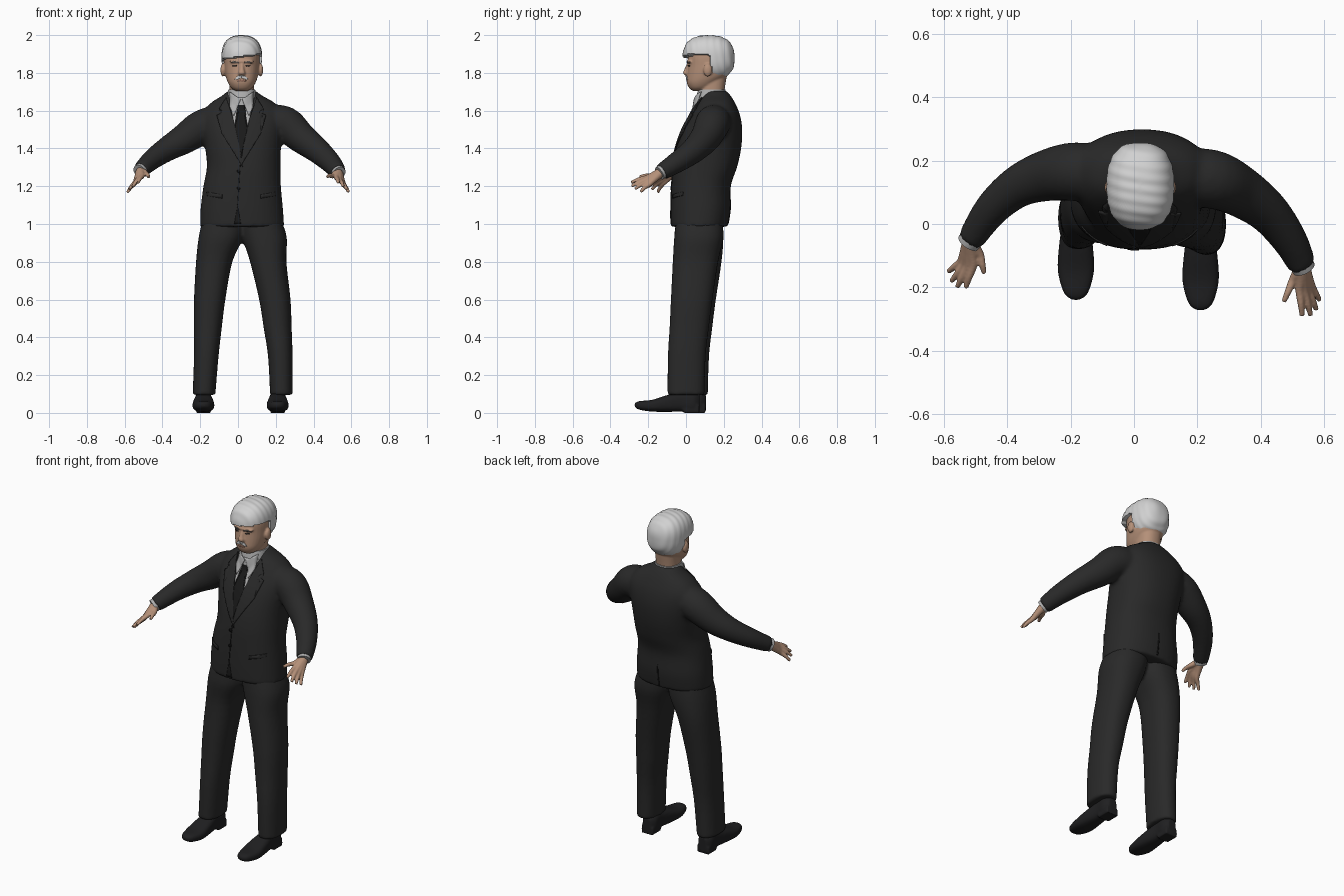
import bpy, bmesh, math
from mathutils import Vector, Matrix
from mathutils.bvhtree import BVHTree

cube = bpy.data.objects.get("Cube")
if cube:
    bpy.data.objects.remove(cube, do_unlink=True)

MID = 0.018  # centre line of the chest and head


def material(name, r, g, b):
    m = bpy.data.materials.new(name)
    m.use_nodes = True
    m.diffuse_color = (r, g, b, 1)
    m.node_tree.nodes["Principled BSDF"].inputs["Base Color"].default_value = (r, g, b, 1)
    return m


suit = material("charcoal suit", .022, .022, .022)
black = material("black", .01, .01, .01)
leather = material("shoe leather", .014, .014, .015)
shirt_grey = material("shirt grey", .42, .42, .42)
skin = material("skin", .46, .28, .19)
lip = material("lip", .33, .17, .12)
silver = material("silver hair", .64, .64, .64)
brow_grey = material("brow grey", .22, .19, .17)
eye_dark = material("eye dark", .04, .03, .025)


def spline(rows, n=4):
    """Smooth interpolation through rows of numbers."""
    pts = [rows[0], *rows, rows[-1]]
    out = []
    for quad in zip(pts, pts[1:], pts[2:], pts[3:]):
        for i in range(n):
            t = i / n
            out.append([.5 * (2*q + (r-p)*t + (2*p - 5*q + 4*r - s)*t*t + (3*q - p - 3*r + s)*t**3)
                        for p, q, r, s in zip(*quad)])
    return out + [list(rows[-1])]


def oval(power, segs=36):
    """Unit superellipse points."""
    for i in range(segs):
        a = math.tau * i / segs
        c, s = math.cos(a), math.sin(a)
        k = (abs(c)**power + abs(s)**power) ** (-1 / power)
        yield c * k, s * k


def bridge(bm, rings):
    rings = [[bm.verts.new(p) for p in ring] for ring in rings]
    for a, b in zip(rings, rings[1:]):
        for i in range(len(a)):
            j = (i + 1) % len(a)
            bm.faces.new((a[i], a[j], b[j], b[i]))
    bm.faces.new(rings[0])
    bm.faces.new(rings[-1])


def stack(bm, rows, power=2.3, along_y=False):
    """Loft of ovals: position, two centre values, two radii."""
    rings = []
    for h, cx, cv, rx, rv in spline(rows):
        flat = [(cx + u * rx, cv + v * rv) for u, v in oval(power)]
        rings.append([(x, h, v) if along_y else (x, v, h) for x, v in flat])
    bridge(bm, rings)


def tube(bm, rows, n=5):
    """Round limb through points with a radius each."""
    rows = spline(rows, n)
    rings = []
    for i, (x, y, z, r) in enumerate(rows):
        ahead = Vector(rows[min(i + 1, len(rows) - 1)][:3]) - Vector(rows[max(i - 1, 0)][:3])
        turn = ahead.to_track_quat('Z', 'Y')
        rings.append([Vector((x, y, z)) + turn @ Vector((u * r, v * r, 0)) for u, v in oval(2, 24)])
    bridge(bm, rings)


def ball(bm, centre, size):
    bmesh.ops.create_uvsphere(bm, u_segments=24, v_segments=16, radius=1,
                              matrix=Matrix.LocRotScale(Vector(centre), None, Vector(size)))


def finish(bm, name, mat, voxel=0, relax=4):
    bmesh.ops.recalc_face_normals(bm, faces=bm.faces)
    me = bpy.data.meshes.new(name)
    bm.to_mesh(me)
    bm.free()
    me.materials.append(mat)
    me.shade_smooth()
    me.set_sharp_from_angle(angle=math.radians(50))
    ob = bpy.data.objects.new(name, me)
    bpy.context.scene.collection.objects.link(ob)
    if voxel:
        m = ob.modifiers.new("merge", 'REMESH')
        m.mode, m.voxel_size, m.use_smooth_shade = 'VOXEL', voxel, True
        m = ob.modifiers.new("relax", 'SMOOTH')
        m.factor, m.iterations = .5, relax
    return ob


def patch(name, outline, mat, targets, lift=.002, cell=.015, side=-1):
    """Thin plate drawn in x and z, laid on the front (or back) of the targets."""
    bm = bmesh.new()
    bm.faces.new([bm.verts.new((x, 0, z)) for x, z in outline])
    bmesh.ops.triangulate(bm, faces=bm.faces[:])
    for axis in (0, 2):
        lo, hi = min(v.co[axis] for v in bm.verts), max(v.co[axis] for v in bm.verts)
        normal = Vector((axis == 0, 0, axis == 2))
        for i in range(1, int((hi - lo) / cell) + 1):
            bmesh.ops.bisect_plane(bm, geom=bm.verts[:] + bm.edges[:] + bm.faces[:],
                                   plane_co=normal * (lo + i * cell), plane_no=normal)
    for v in bm.verts:
        hits = [t.ray_cast(Vector((v.co.x, side * 2, v.co.z)), Vector((0, -side, 0)))[0] for t in targets]
        depth = [h.y * side for h in hits if h]
        v.co.y = side * (max(depth) + lift) if depth else .05
    ob = finish(bm, name, mat)
    m = ob.modifiers.new("thickness", 'SOLIDIFY')
    m.thickness, m.offset = .006, 0


def flip(outline):
    return [(2 * MID - x, z) for x, z in outline]


def disc(x, z, rx, rz):
    return [(x + u * rx, z + v * rz) for u, v in oval(2, 16)]


# Jacket: torso and both sleeves merged
arms = {
    "left": [(.16, .15, 1.54, .09), (.25, .14, 1.53, .093), (.33, .105, 1.46, .082),
             (.42, .04, 1.39, .068), (.49, -.05, 1.325, .056), (.53, -.13, 1.275, .045)],
    "right": [(-.11, .16, 1.54, .09), (-.195, .165, 1.51, .092), (-.285, .15, 1.45, .08),
              (-.37, .115, 1.4, .066), (-.45, .045, 1.345, .055), (-.515, -.05, 1.285, .043)],
}
bm = bmesh.new()
stack(bm, [(.985, .022, .07, .222, .15), (1.08, .02, .077, .218, .158), (1.2, .022, .08, .205, .157),
           (1.3, .03, .1, .195, .17), (1.4, .027, .12, .2, .172), (1.5, .025, .14, .213, .158),
           (1.58, .025, .155, .215, .13), (1.64, .025, .16, .17, .1), (1.68, .022, .16, .105, .076),
           (1.705, .02, .155, .075, .06)])
for rows in arms.values():
    tube(bm, rows)
jacket = finish(bm, "jacket", suit, .011, 5)

# Trousers: two legs merged at the hips
legs = [(1.03, .115, -.075, .07, .11, .12), (.93, .14, -.09, .068, .118, .13),
        (.8, .16, -.126, .05, .096, .12), (.6, .195, -.15, .03, .083, .11),
        (.45, .21, -.16, .017, .074, .104), (.3, .224, -.168, .004, .065, .1),
        (.095, .23, -.18, 0, .06, .098)]
bm = bmesh.new()
for col, back in ((1, 0), (2, .018)):
    stack(bm, [(r[0], r[col], r[3] + (back if r[0] < .9 else 0), r[4], r[5]) for r in legs])
finish(bm, "trousers", suit, .01, 4)

# Shoes with heel blocks
for name, x, back in (("left", .21, 0), ("right", -.183, .033)):
    bm = bmesh.new()
    stack(bm, [(y + back, x, z, rx, rz) for y, z, rx, rz in (
        (-.272, .042, .012, .008), (-.25, .04, .038, .022), (-.18, .038, .057, .031), (-.1, .05, .053, .044),
        (-.02, .06, .043, .053), (.04, .058, .045, .055), (.072, .055, .025, .042))], 2.8, True)
    bmesh.ops.create_cube(bm, size=1, matrix=Matrix.LocRotScale(
        Vector((x, .03 + back, .02)), None, Vector((.08, .08, .04))))
    finish(bm, name + "_shoe", leather, .007, 2)

# Shirt cuffs and hands: each finger runs from the wrist
fingers = [((-.008, -.08, -.03), (0, -.16, -.055)), ((.008, -.083, -.04), (.027, -.158, -.075)),
           ((.02, -.078, -.053), (.045, -.14, -.09)), ((.03, -.068, -.067), (.055, -.11, -.105)),
           ((-.03, -.05, -.02), (-.058, -.115, -.025))]
for name, sign, lean in (("left", 1, (0, 0, 0)), ("right", -1, (-.015, .01, -.012))):
    end, before = Vector(arms[name][-1][:3]), Vector(arms[name][-2][:3])
    step = (end - before).normalized()
    bm = bmesh.new()
    tube(bm, [(*(end + step * d), r) for d, r in ((-.03, .036), (0, .037), (.013, .037))])
    finish(bm, name + "_cuff", shirt_grey)
    bm = bmesh.new()
    for knuckle, tip in fingers:
        k = Vector((knuckle[0] * sign, *knuckle[1:]))
        t = Vector((tip[0] * sign, *tip[1:])) + Vector(lean)
        tube(bm, [(*(end + k * .1), .024), (*(end + k * .6), .017), (*(end + k), .0135),
                  (*(end + k.lerp(t, .55) + Vector((0, 0, .004))), .0105), (*(end + t), .008)])
    finish(bm, name + "_hand", skin, .0045, 2)

# Head: skull, neck, nose, brow and ears merged
bm = bmesh.new()
stack(bm, [(1.705, .02, .065, .03, .03), (1.72, .02, .075, .055, .058), (1.75, .02, .09, .074, .086),
           (1.79, .02, .115, .087, .11), (1.84, .02, .125, .093, .115), (1.89, .02, .125, .094, .113),
           (1.94, .02, .125, .085, .1), (1.97, .02, .125, .05, .06)], 2.2)
stack(bm, [(1.6, .02, .135, .066, .066), (1.68, .02, .135, .064, .066), (1.78, .02, .14, .066, .075)])
stack(bm, [(1.855, .02, .02, .01, .012), (1.82, .02, .01, .013, .018), (1.799, .02, .005, .019, .021),
           (1.786, .02, .012, .014, .014)])
ball(bm, (.02, .022, 1.86), (.066, .018, .011))
for side in (-1, 1):
    ball(bm, (.02 + side * .1, .115, 1.815), (.013, .023, .034))
head = finish(bm, "head", skin, .0055, 2)

# Hair: combed cap, tucked under the skin below the hairline
bm = bmesh.new()
bmesh.ops.create_uvsphere(bm, u_segments=80, v_segments=56, radius=1)
core = Vector((.02, .12, 1.88))
for v in bm.verts:
    n = v.co / sum(abs(c) ** 2.5 for c in v.co) ** .4
    p = Vector((n.x * .108, n.y * .139, n.z * .12))
    t = min(max((p.y + core.y - .118) / .03, 0), 1)
    hairline = (1.885 + p.x * .12) * (1 - t) + 1.74 * t
    if p.z + core.z < hairline:
        p *= .7
    else:
        p *= .99 + .01 * math.sin(170 * p.y + 25 * p.x + 30 * p.z)
    v.co = core + p
finish(bm, "hair", silver)

# Shirt collar band
bm = bmesh.new()
stack(bm, [(1.6, .02, .125, .08, .085), (1.66, .02, .13, .078, .079), (1.712, .02, .137, .071, .072)])
collar = finish(bm, "shirt_collar", shirt_grey)

bpy.context.view_layer.update()
graph = bpy.context.evaluated_depsgraph_get()
cloth = [BVHTree.FromObject(o, graph) for o in (jacket, collar)]
face = [BVHTree.FromObject(head, graph)]

# Shirt front, tie, collar wings and lapels
patch("shirt_front", [(-.045, 1.67), (.081, 1.67), (.062, 1.56), (MID, 1.4), (-.026, 1.56)], shirt_grey, cloth, .001)
patch("tie", [(0, 1.63), (.036, 1.63), (.03, 1.595), (.05, 1.5), (.012, 1.34), (-.02, 1.5), (.006, 1.595)],
      black, cloth, .005)
wing = [(.022, 1.66), (.08, 1.7), (.08, 1.62), (.058, 1.572)]
lapel = [(.098, 1.67), (.135, 1.61), (.112, 1.592), (.148, 1.575), (.122, 1.48), (.01, 1.3), (.03, 1.42), (.062, 1.56)]
for name, shape in (("left", lambda o: o), ("right", flip)):
    patch(name + "_collar_wing", shape(wing), shirt_grey, cloth, .007)
    patch(name + "_lapel", shape(lapel), suit, cloth, .006)
    patch(name + "_pocket_flap", shape([(.12, 1.135), (.2, 1.15), (.2, 1.17), (.12, 1.155)]), suit, cloth)

# Jacket closure, cutaway, buttons and back vent
patch("front_closure", [(-.004, 1.1), (.0, 1.1), (.012, 1.31), (.008, 1.31)], black, cloth, 0)
patch("front_cutaway", [(-.002, 1.1), (-.02, 1.0), (.016, 1.0)], black, cloth, 0)
for i, z in enumerate((1.28, 1.19)):
    patch(f"button_{i + 1}", disc(.003, z, .009, .009), black, cloth, .003)
patch("back_vent", [(.018, 1.0), (.026, 1.0), (.024, 1.13), (.02, 1.13)], black, cloth, 0, side=1)

# Face details
for name, shape in (("left", lambda o: o), ("right", flip)):
    patch(name + "_eye", shape(disc(.053, 1.838, .013, .0045)), eye_dark, face, 0, .006)
    patch(name + "_eyebrow", shape([(.034, 1.853), (.074, 1.853), (.062, 1.863), (.036, 1.86)]), brow_grey, face, 0, .006)
    patch(name + "_moustache", shape([(MID, 1.774), (.045, 1.764), (.053, 1.766), (.04, 1.782), (MID, 1.787)]),
          silver, face, .002, .006)
patch("mouth", disc(MID, 1.759, .026, .005), lip, face, -.001, .006)
